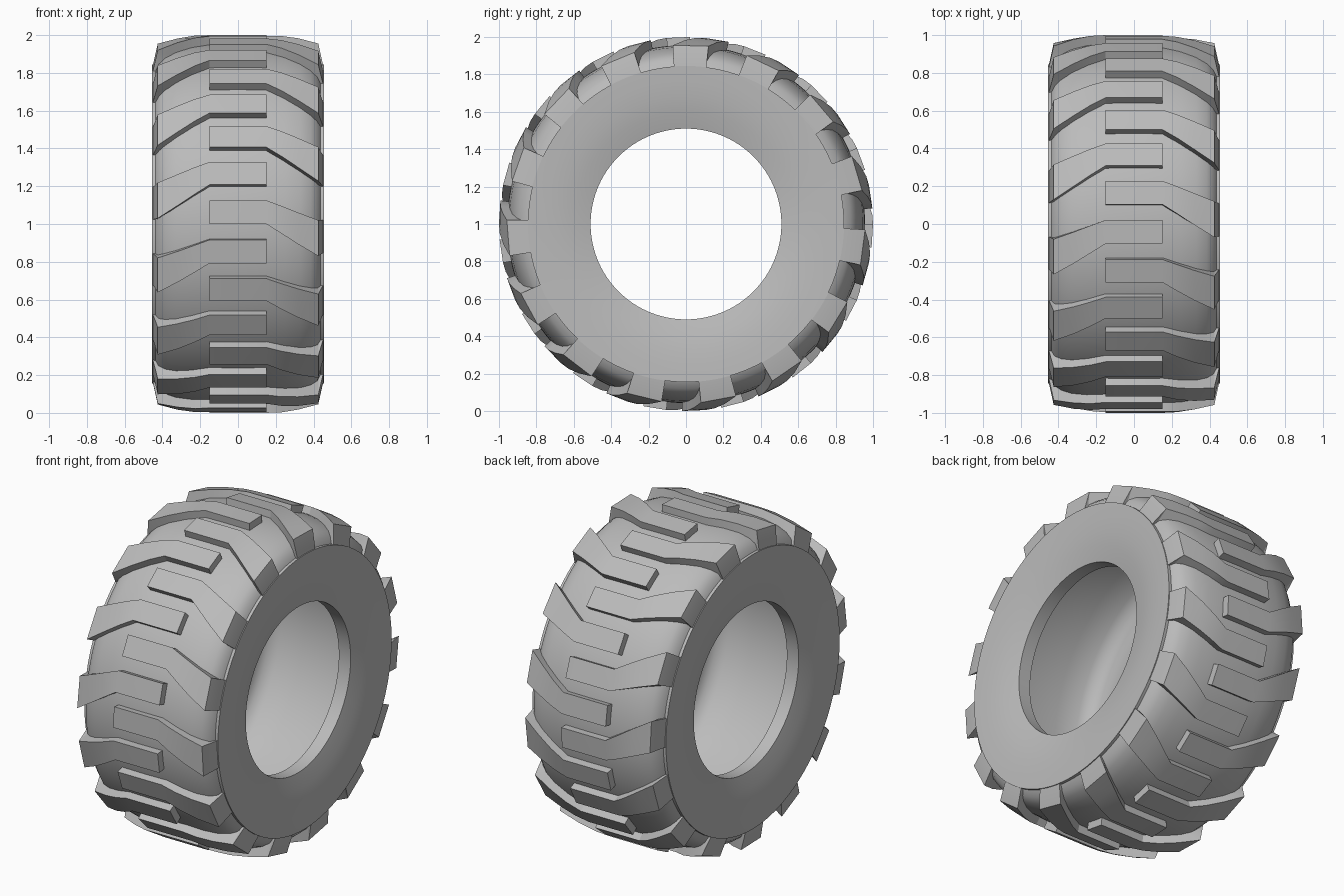
import bpy
import bmesh
from math import sin, cos, radians, pi

cube = bpy.data.objects.get("Cube")
if cube:
    bpy.data.objects.remove(cube, do_unlink=True)

rubber = bpy.data.materials.new("grey_rubber")
rubber.use_nodes = True
GREY = (0.5, 0.5, 0.5, 1)
rubber.diffuse_color = GREY
rubber.node_tree.nodes["Principled BSDF"].inputs["Base Color"].default_value = GREY


def polar(x, r, angle):
    """Point around the axle; angle rises from the front."""
    return (x, -r * cos(angle), 1 + r * sin(angle))


def finish(bm, name, smooth_angle):
    bmesh.ops.recalc_face_normals(bm, faces=bm.faces)
    mesh = bpy.data.meshes.new(name)
    bm.to_mesh(mesh)
    bm.free()
    mesh.materials.append(rubber)
    obj = bpy.data.objects.new(name, mesh)
    bpy.context.collection.objects.link(obj)
    bpy.ops.object.select_all(action="DESELECT")
    obj.select_set(True)
    bpy.context.view_layer.objects.active = obj
    bpy.ops.object.shade_smooth_by_angle(angle=radians(smooth_angle))
    return obj


# Hollow carcass: half section (x, radius), mirrored and spun round the axle
outer = [(0.0, 0.957), (0.14, 0.955), (0.25, 0.946), (0.33, 0.93), (0.385, 0.908),
         (0.42, 0.88), (0.437, 0.845), (0.455, 0.845), (0.452, 0.76), (0.445, 0.68),
         (0.433, 0.6), (0.41, 0.51)]
inner = [(0.33, 0.51), (0.36, 0.6), (0.375, 0.7), (0.37, 0.77), (0.345, 0.82),
         (0.29, 0.85), (0.15, 0.865), (0.0, 0.868)]
half = outer + inner
section = half + [(-x, r) for x, r in reversed(half[1:-1])]

SEGMENTS = 120
bm = bmesh.new()
rings = [[bm.verts.new(polar(x, r, 2 * pi * s / SEGMENTS)) for x, r in section]
         for s in range(SEGMENTS)]
for s in range(SEGMENTS):
    a, b = rings[s], rings[(s + 1) % SEGMENTS]
    for i in range(len(section)):
        j = (i + 1) % len(section)
        bm.faces.new((a[i], a[j], b[j], b[i]))
finish(bm, "tyre_body", 35)

# One tread lug: stations of (x, top radius, base radius, low angle, high angle)
stations = [(-0.15, 1.0, 0.93, 0, 7.2), (0.15, 1.0, 0.93, 0, 7.2),
            (0.23, 0.997, 0.92, -2.9, 5.5), (0.32, 0.983, 0.9, -6.3, 3.5),
            (0.425, 0.958, 0.84, -10.2, 1.2), (0.45, 0.846, 0.835, -10.4, 1.4)]


def add_lugs(name, side, phase):
    bm = bmesh.new()
    for k in range(15):
        turn = phase + 24 * k
        loops = []
        for x, top, base, low, high in stations:
            corners = ((top, low), (top, high), (base, high), (base, low))
            loops.append([bm.verts.new(polar(side * x, r, radians(turn + t)))
                          for r, t in corners])
        for a, b in zip(loops, loops[1:]):
            for i in range(4):
                j = (i + 1) % 4
                bm.faces.new((a[i], a[j], b[j], b[i]))
        bm.faces.new(loops[0])
        bm.faces.new(loops[-1])
    finish(bm, name, 25)


# Interleaved rows on the two sides
add_lugs("left_tread_lugs", 1, 0)
add_lugs("right_tread_lugs", -1, 12)
